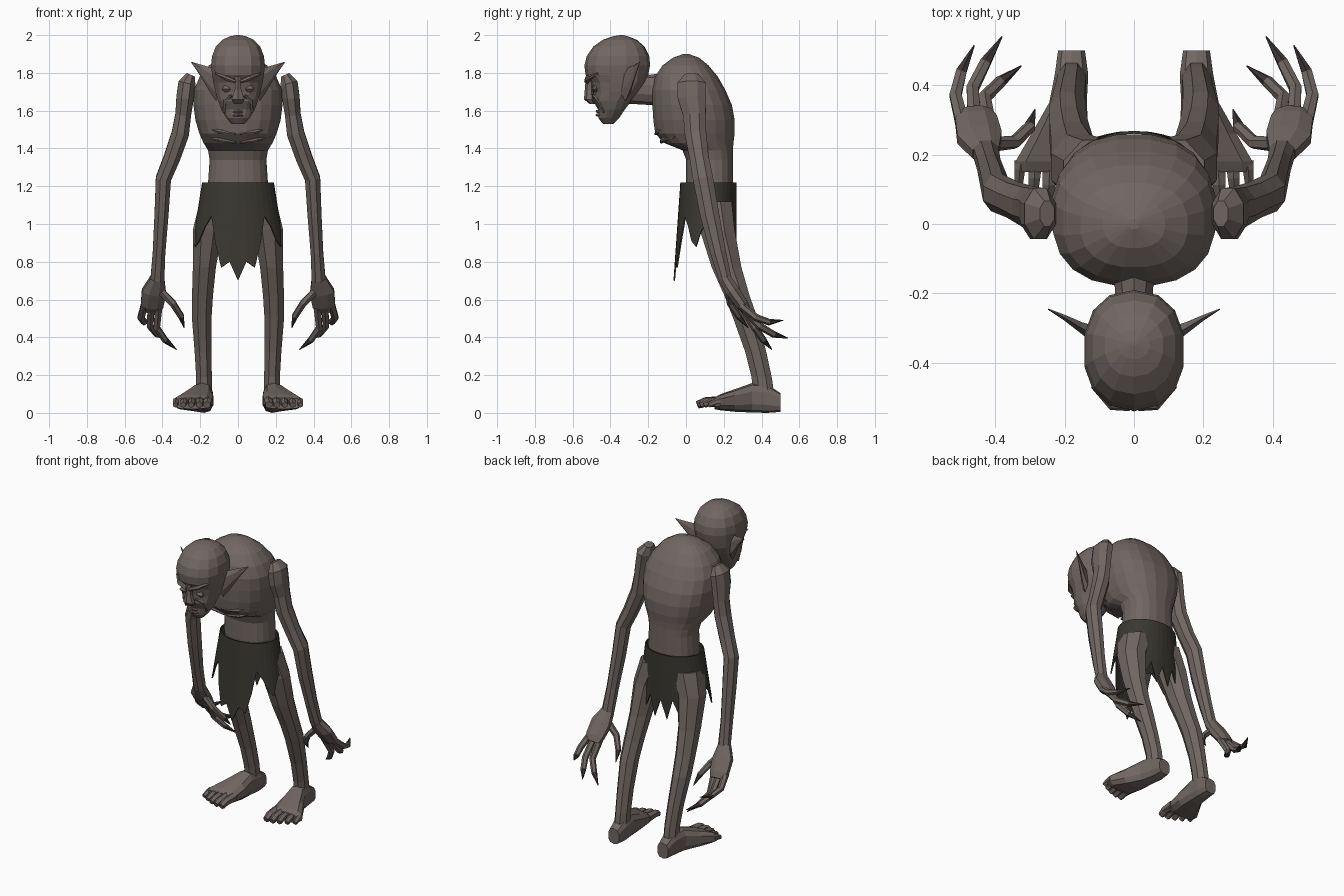
import bpy
import bmesh
import math
from mathutils import Vector

default_cube = bpy.data.objects.get("Cube")
if default_cube:
    bpy.data.objects.remove(default_cube, do_unlink=True)

X, Y, Z = Vector((1, 0, 0)), Vector((0, 1, 0)), Vector((0, 0, 1))


def make_material(name, colour):
    mat = bpy.data.materials.new(name)
    mat.use_nodes = True
    mat.diffuse_color = (*colour, 1)
    mat.node_tree.nodes["Principled BSDF"].inputs["Base Color"].default_value = (*colour, 1)
    return mat


SKIN = make_material("grey brown skin", (.165, .135, .124))
CLOTH = make_material("dark cloth", (.042, .038, .03))
CLAW = make_material("dark claw", (.045, .036, .035))


def finish(bm, name, materials):
    bmesh.ops.recalc_face_normals(bm, faces=bm.faces)
    mesh = bpy.data.meshes.new(name)
    bm.to_mesh(mesh)
    bm.free()
    for mat in materials:
        mesh.materials.append(mat)
    obj = bpy.data.objects.new(name, mesh)
    bpy.context.scene.collection.objects.link(obj)
    return obj


def loft(name, rings, sides=8, axis=None, ref=X, power=2, flip=1, clawed=False):
    """Skin a closed body over rings of (x, y, z, half width, half depth)."""
    bm = bmesh.new()
    centres = [Vector((r[0] * flip, r[1], r[2])) for r in rings]
    loops = []
    for i, ring in enumerate(rings):
        before, after = centres[max(i - 1, 0)], centres[min(i + 1, len(rings) - 1)]
        along = axis or (after - before).normalized()
        side = (ref - along * ref.dot(along)).normalized()
        up = along.cross(side)
        loop = []
        for k in range(sides):
            angle = math.tau * (k + .5) / sides
            c, s = math.cos(angle), math.sin(angle)
            c = math.copysign(abs(c) ** (2 / power), c)
            s = math.copysign(abs(s) ** (2 / power), s)
            loop.append(bm.verts.new(centres[i] + side * c * ring[3] + up * s * ring[4]))
        loops.append(loop)
    for i, (low, high) in enumerate(zip(loops, loops[1:])):
        for k in range(sides):
            n = (k + 1) % sides
            face = bm.faces.new((low[k], low[n], high[n], high[k]))
            # the last segment of a clawed digit is the nail
            face.material_index = int(clawed and i == len(loops) - 2)
    bm.faces.new(loops[0])
    bm.faces.new(loops[-1])
    return finish(bm, name, [SKIN, CLAW] if clawed else [SKIN])


def digit(name, points, radius, flip, clawed):
    """Tapering finger or toe through a few points."""
    last = len(points) - 1
    rings = []
    for i, p in enumerate(points):
        r = radius * (1 - .3 * i / last)
        if clawed and i == last:
            r = .002
        rings.append((*p, r, r))
    return loft(name, rings, sides=6, flip=flip, clawed=clawed)


def stacked(profile):
    """Rings from (z, front y, back y, half width)."""
    return [(0, (f + b) / 2, z, w, (b - f) / 2) for z, f, b, w in profile]


# Hunched torso with a barrel chest and a thin waist
loft("torso", stacked([
    (1.0, .02, .23, .13), (1.22, 0, .25, .16), (1.34, 0, .25, .152),
    (1.39, -.02, .25, .16), (1.43, -.12, .253, .185), (1.48, -.165, .26, .207),
    (1.55, -.175, .26, .228), (1.63, -.18, .245, .238), (1.71, -.18, .21, .235),
    (1.78, -.165, .17, .205), (1.84, -.125, .12, .155), (1.88, -.07, .07, .09),
    (1.9, -.015, .015, .015)]), sides=20, axis=Z, power=2.4)

# Neck reaching forward
loft("neck", [(0, -.08, 1.71, .075, .095), (0, -.19, 1.71, .057, .08),
              (0, -.36, 1.72, .06, .08)], sides=10, axis=Y)

# Head with narrow jaw and heavy brow
loft("head", stacked([
    (1.53, -.44, -.385, .035), (1.56, -.463, -.355, .062), (1.605, -.465, -.325, .09),
    (1.65, -.49, -.29, .107), (1.7, -.492, -.245, .122), (1.75, -.505, -.21, .133),
    (1.79, -.532, -.2, .14), (1.84, -.538, -.19, .146), (1.89, -.525, -.195, .14),
    (1.94, -.49, -.22, .12), (1.975, -.44, -.26, .085), (1.993, -.39, -.305, .045),
    (2.0, -.35, -.335, .01)]), sides=14, axis=Z, power=2.3)

loft("nose", [(0, -.51, 1.78, .017, .02), (0, -.512, 1.71, .02, .024),
              (0, -.512, 1.66, .04, .028), (0, -.495, 1.635, .025, .015)],
     sides=6, axis=Z)
for lip, z in (("upper_lip", 1.597), ("lower_lip", 1.577)):
    loft(lip, [(-.055, -.435, z - .008, .005, .008), (0, -.468, z, .009, .011),
               (.055, -.435, z - .008, .005, .008)], sides=6, axis=X, ref=Z)

# Ragged loincloth: the hem height steps around the waist from front to back
hem = [.70, .80, .77, .90, 1.04, .99, .91, .88, .97, 1.0,
       .92, .88, .96, 1.0, .90, .83, .93, .80, .92]
bm = bmesh.new()
columns = []
around = 2 * (len(hem) - 1)
for k in range(around):
    angle = math.tau * k / around
    bottom = hem[min(k, around - k)]
    column = []
    for step in range(4):
        drop = (1.22 - bottom) * step / 3
        front, back = -.03 - .07 * drop, .268
        column.append(bm.verts.new((
            (.19 + .16 * drop) * math.sin(angle),
            (front + back) / 2 - (back - front) / 2 * math.cos(angle),
            1.22 - drop)))
    columns.append(column)
for k, column in enumerate(columns):
    beside = columns[(k + 1) % around]
    for step in range(3):
        bm.faces.new((column[step], beside[step], beside[step + 1], column[step + 1]))
loincloth = finish(bm, "loincloth", [CLOTH])
thickness = loincloth.modifiers.new("thickness", "SOLIDIFY")
thickness.thickness = .008

for label, flip in (("left", 1), ("right", -1)):
    # Face details
    loft(label + "_brow", [(.012, -.525, 1.752, .01, .014), (.06, -.52, 1.772, .014, .018),
                           (.115, -.463, 1.797, .008, .012)], sides=6, ref=Z, flip=flip)
    loft(label + "_eye", [(.062, -.478, 1.698, .012, .01), (.062, -.484, 1.715, .026, .018),
                          (.062, -.478, 1.732, .012, .01)], axis=Z, flip=flip)
    loft(label + "_cheek", [(.035, -.492, 1.68, .006, .008), (.068, -.465, 1.655, .01, .014),
                            (.075, -.435, 1.59, .006, .008)], sides=6, ref=Y, flip=flip)
    # Pointed ear, thin and swept back
    loft(label + "_ear", [(.115, -.32, 1.735, .03, .085), (.15, -.30, 1.765, .02, .065),
                          (.2, -.27, 1.815, .01, .03), (.248, -.245, 1.857, .002, .002)],
         sides=6, axis=X, ref=Y, flip=flip)
    # Rib edges low on the chest
    for n, z in enumerate((1.43, 1.475)):
        loft(f"{label}_rib_{n}", [(.01, -.13 - .03 * n, z, .006, .008),
                                  (.10, -.125 - .025 * n, z + .015, .012, .014),
                                  (.17, -.055 - .025 * n, z + .035, .008, .01)],
             sides=6, ref=Z, flip=flip)

    # Long thin arm with a bony shoulder
    loft(label + "_arm", [
        (.25, .03, 1.79, .025, .04), (.27, .03, 1.745, .05, .08),
        (.28, .03, 1.67, .05, .08), (.29, .045, 1.58, .045, .065),
        (.305, .05, 1.48, .05, .062), (.35, .07, 1.35, .047, .055),
        (.395, .09, 1.24, .044, .058), (.405, .125, 1.05, .04, .055),
        (.418, .17, .85, .036, .045), (.427, .21, .7, .04, .036)],
        sides=8, flip=flip)
    loft(label + "_palm", [(.427, .205, .71, .042, .036), (.445, .25, .64, .07, .04),
                           (.455, .3, .57, .065, .035), (.457, .325, .54, .05, .022)],
         flip=flip)
    fingers = {
        "outer": [(.495, .29, .57), (.514, .37, .505), (.497, .44, .48), (.46, .515, .49)],
        "middle": [(.46, .3, .56), (.465, .39, .46), (.428, .465, .415), (.38, .54, .395)],
        "inner": [(.42, .3, .56), (.43, .365, .45), (.385, .41, .385), (.325, .455, .335)],
        "thumb": [(.405, .23, .64), (.345, .235, .58), (.3, .28, .51), (.285, .33, .45)],
    }
    for finger, points in fingers.items():
        digit(f"{label}_{finger}_finger", points, .022, flip, True)

    # Leg slanting back to the ankle
    loft(label + "_leg", [
        (.11, .14, 1.12, .1, .11), (.16, .165, .97, .085, .1),
        (.178, .215, .77, .066, .085), (.188, .27, .62, .06, .072),
        (.192, .315, .5, .056, .07), (.185, .37, .32, .048, .06),
        (.18, .4, .19, .045, .058), (.18, .415, .08, .045, .06)],
        sides=8, axis=Z, flip=flip)
    # Flat foot spreading outward to the toes
    loft(label + "_foot", [
        (.18, .5, .055, .04, .05), (.18, .43, .075, .05, .075),
        (.19, .35, .08, .056, .078), (.213, .26, .066, .085, .06),
        (.24, .18, .056, .105, .042), (.242, .15, .05, .1, .03)],
        sides=10, axis=Y, power=2.8, flip=flip)
    for n, reach in enumerate((.06, .062, .075, .095, .12)):
        x = .158 + .042 * n
        digit(f"{label}_toe_{n}", [(x, .18, .06), (x + .003, reach + .04, .058),
                                   (x + .006, reach, .042)],
              .029 - .002 * n, flip, False)
